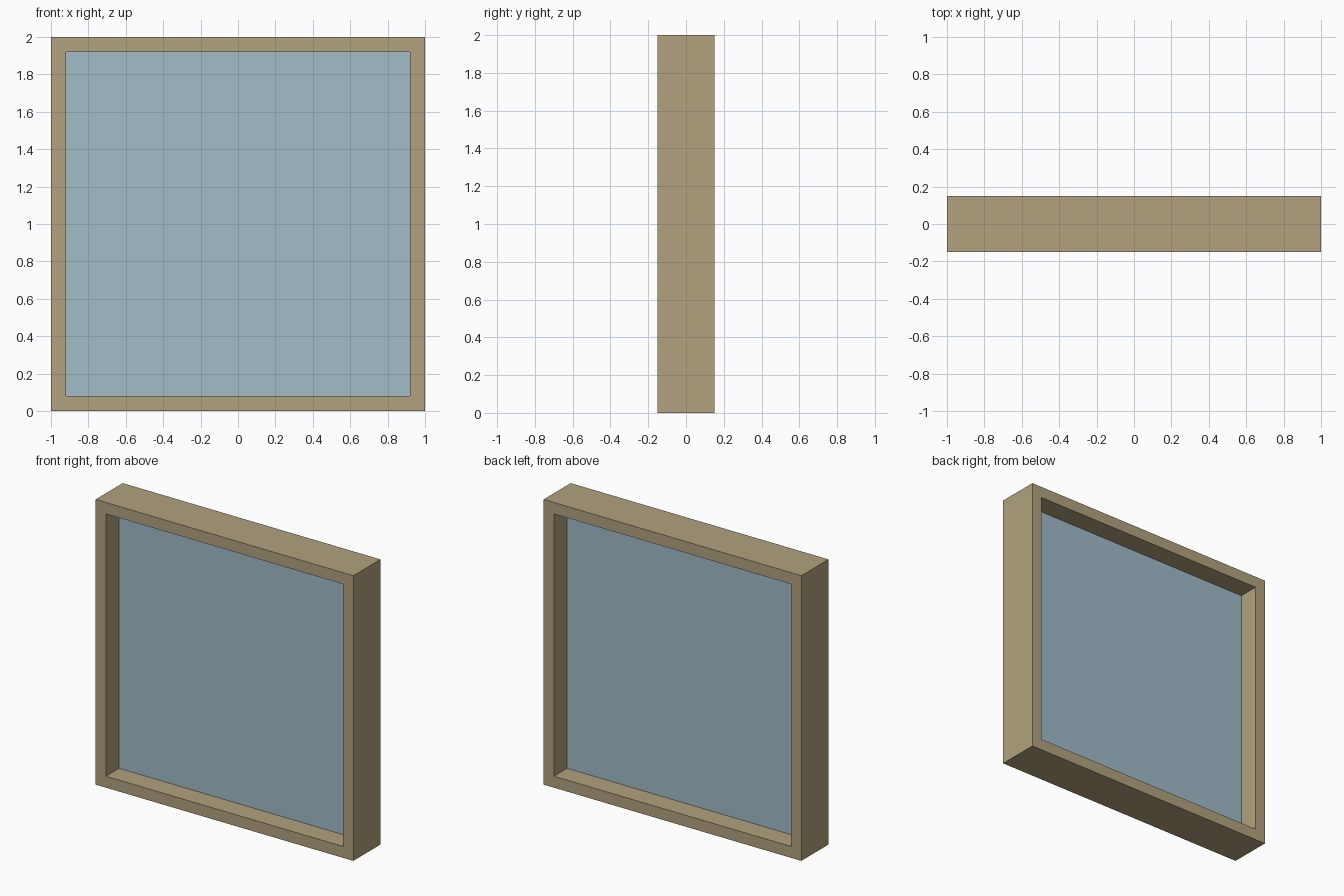
import bpy
import bmesh

if "Cube" in bpy.data.objects:
    bpy.data.objects.remove(bpy.data.objects["Cube"])

W, BAR, DEPTH = 1.0, 0.08, 0.30   # half width, bar width, frame depth


def material(name, rgb):
    mat = bpy.data.materials.new(name)
    mat.diffuse_color = (*rgb, 1.0)
    mat.use_nodes = True
    mat.node_tree.nodes["Principled BSDF"].inputs["Base Color"].default_value = mat.diffuse_color
    return mat


def new_object(name, bm, mat):
    bmesh.ops.recalc_face_normals(bm, faces=bm.faces)
    mesh = bpy.data.meshes.new(name)
    bm.to_mesh(mesh)
    bm.free()
    mesh.materials.append(mat)
    obj = bpy.data.objects.new(name, mesh)
    bpy.context.collection.objects.link(obj)
    return obj


def square(bm, half, y):
    return [bm.verts.new((sx * half, y, 1 + sz * half))
            for sx, sz in ((-1, -1), (1, -1), (1, 1), (-1, 1))]


# Mitred square frame: four corner rings joined around the section
bm = bmesh.new()
rings = [square(bm, half, y) for half, y in (
    (W, -DEPTH / 2), (W, DEPTH / 2),
    (W - BAR, DEPTH / 2), (W - BAR, -DEPTH / 2))]
for r in range(4):
    a, b = rings[r], rings[(r + 1) % 4]
    for i in range(4):
        j = (i + 1) % 4
        bm.faces.new((a[i], a[j], b[j], b[i]))
new_object("window_frame", bm, material("tan wood", (0.445, 0.362, 0.209)))

# Thin glass pane in the middle of the frame depth
bm = bmesh.new()
bmesh.ops.create_cube(bm, size=1)
for v in bm.verts:
    v.co = (v.co.x * 2 * (W - BAR), v.co.y * 0.008, 1 + v.co.z * 2 * (W - BAR))
new_object("glass_pane", bm, material("pale blue glass", (0.356, 0.503, 0.591)))
